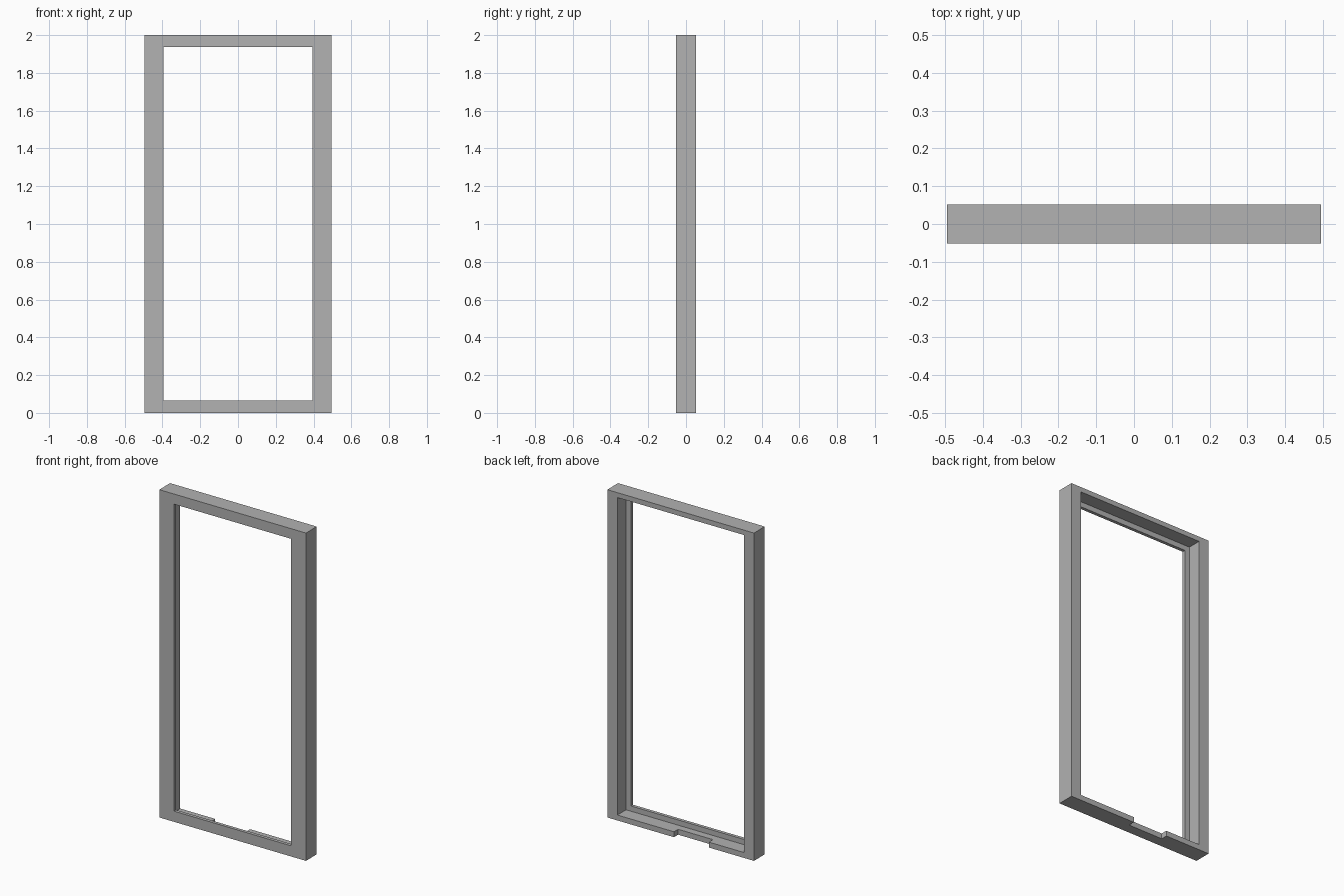
import bpy

cube = bpy.data.objects.get("Cube")
if cube:
    bpy.data.objects.remove(cube, do_unlink=True)

# Overall size, front opening, and the wider recess at the back
HALF_W, HALF_D, HEIGHT = 0.495, 0.052, 2.0
OPEN_X, OPEN_Z0, OPEN_Z1 = 0.395, 0.065, 1.938
STEP = 0.032
LIP = 0.02
EXTRA = 0.1


def box(name, x, y, z):
    """Box spanning the given (min, max) ranges."""
    spans = (x, y, z)
    bpy.ops.mesh.primitive_cube_add(size=1, location=[sum(s) / 2 for s in spans])
    obj = bpy.context.object
    obj.name = name
    obj.scale = [s[1] - s[0] for s in spans]
    bpy.ops.object.transform_apply(location=False, rotation=False, scale=True)
    return obj


def cut(target, cutter):
    """Subtract the cutter, then discard it."""
    cutter.hide_render = True
    mod = target.modifiers.new("cut", "BOOLEAN")
    mod.operation = "DIFFERENCE"
    mod.solver = "EXACT"
    mod.object = cutter
    bpy.context.view_layer.objects.active = target
    bpy.ops.object.modifier_apply(modifier=mod.name)
    bpy.data.objects.remove(cutter, do_unlink=True)


# Solid slab that becomes the frame
frame = box("frame", (-HALF_W, HALF_W), (-HALF_D, HALF_D), (0, HEIGHT))

# Opening through the whole depth
cut(frame, box("opening_cutter", (-OPEN_X, OPEN_X),
               (-HALF_D - EXTRA, HALF_D + EXTRA), (OPEN_Z0, OPEN_Z1)))

# Stepped recess behind the thin front lip
cut(frame, box("recess_cutter", (-OPEN_X - STEP, OPEN_X + STEP),
               (-HALF_D + LIP, HALF_D + EXTRA), (OPEN_Z0 - STEP, OPEN_Z1 + STEP)))

# Off-centre notch through the back of the bottom rail
cut(frame, box("notch_cutter", (-0.19, 0.045),
               (HALF_D - 0.04, HALF_D + EXTRA), (-EXTRA, OPEN_Z0)))

# Plain grey
grey = bpy.data.materials.new("grey")
grey.use_nodes = True
colour = (0.445, 0.445, 0.445, 1)
grey.diffuse_color = colour
grey.node_tree.nodes["Principled BSDF"].inputs["Base Color"].default_value = colour
frame.data.materials.clear()
frame.data.materials.append(grey)
